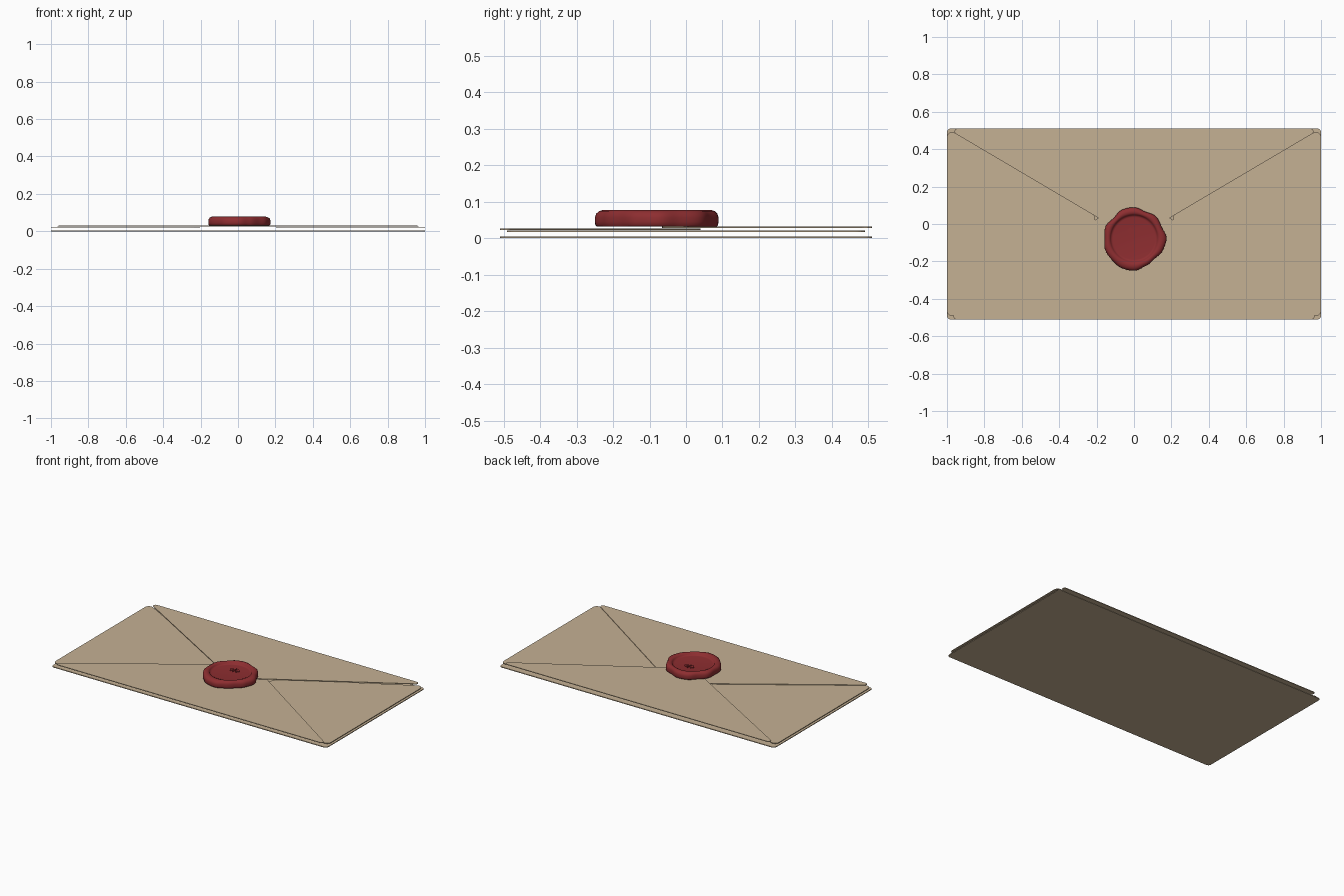
import bpy, bmesh, math
from mathutils import Vector

cube = bpy.data.objects.get("Cube")
if cube:
    bpy.data.objects.remove(cube, do_unlink=True)


def material(name, rgb):
    mat = bpy.data.materials.new(name)
    mat.use_nodes = True
    mat.diffuse_color = (*rgb, 1)
    mat.node_tree.nodes["Principled BSDF"].inputs["Base Color"].default_value = (*rgb, 1)
    return mat


PAPER = material("tan paper", (0.56, 0.44, 0.295))
WAX = material("red wax", (0.27, 0.027, 0.03))


def finish(bm, name, mat):
    bmesh.ops.recalc_face_normals(bm, faces=bm.faces)
    mesh = bpy.data.meshes.new(name)
    bm.to_mesh(mesh)
    bm.free()
    mesh.materials.append(mat)
    obj = bpy.data.objects.new(name, mesh)
    bpy.context.collection.objects.link(obj)
    return obj


def rounded(corners, steps=8):
    """Outline with each corner (x, y, radius) replaced by an arc."""
    out = []
    for i, (x, y, r) in enumerate(corners):
        p = Vector((x, y))
        a = (Vector(corners[i - 1][:2]) - p).normalized()
        b = (Vector(corners[(i + 1) % len(corners)][:2]) - p).normalized()
        half = a.angle(b) / 2
        centre = p + (a + b).normalized() * (r / math.sin(half))
        start = p + a * (r / math.tan(half)) - centre
        end = p + b * (r / math.tan(half)) - centre
        for k in range(steps + 1):
            out.append(centre + start.lerp(end, k / steps).normalized() * r)
    return out


def plate(name, outline, z, thick, mat):
    bm = bmesh.new()
    face = bm.faces.new([bm.verts.new((p[0], p[1], z)) for p in outline])
    ext = bmesh.ops.extrude_face_region(bm, geom=[face])
    verts = [v for v in ext["geom"] if isinstance(v, bmesh.types.BMVert)]
    bmesh.ops.translate(bm, verts=verts, vec=(0, 0, thick))
    return finish(bm, name, mat)


# Envelope sheets
H = 0.51
plate("back_sheet", rounded([(-1, -H, .02), (1, -H, .02), (1, H, .02), (-1, H, .02)]),
      0, 0.005, PAPER)
for side, name in ((1, "left_flap"), (-1, "right_flap")):
    plate(name, rounded([(side, -H, .027), (side, H, .027), (side * .075, 0, .12)]),
          0.0175, 0.004, PAPER)
plate("bottom_flap", rounded([(-1, -H, .015), (1, -H, .015), (.18, .04, .06), (-.18, .04, .06)]),
      0.0225, 0.004, PAPER)
plate("top_flap", rounded([(1, H, .015), (-1, H, .015), (0, -.08, .09)]),
      0.028, 0.004, PAPER)

# Wax seal: irregular rim blending to a round pressed centre
CY = -0.077
RADII = [.174, .16, .166, .155, .166, .166, .154, .165,
         .157, .166, .165, .172, .173, .16, .155, .167]
SUB = 6
N = len(RADII) * SUB


def edge_radius(i):
    k, t = divmod(i, SUB)
    t = (1 - math.cos(math.pi * t / SUB)) / 2
    return RADII[k] * (1 - t) + RADII[(k + 1) % len(RADII)] * t


# (blend from pressed circle to outer edge, height)
PROFILE = [(.88, .032), (.97, .036), (1, .045), (1, .057), (.93, .067), (.76, .074),
           (.5, .078), (.25, .077), (.06, .073), (0, .068), (-.1, .063), (-.2, .062)]
PRESS = 0.125

bm = bmesh.new()
rings = []
for blend, z in PROFILE:
    ring = []
    for i in range(N):
        ang = math.tau * i / N
        r = PRESS + (edge_radius(i) - PRESS) * blend if blend > 0 else PRESS * (1 + blend * .5)
        ring.append(bm.verts.new((r * math.cos(ang), CY + r * math.sin(ang), z)))
    rings.append(ring)
for low, high in zip(rings, rings[1:]):
    for i in range(N):
        j = (i + 1) % N
        bm.faces.new((low[i], low[j], high[j], high[i]))
bm.faces.new(rings[0])
bm.faces.new(rings[-1])
seal = finish(bm, "wax_seal", WAX)
bpy.context.view_layer.objects.active = seal
seal.select_set(True)
bpy.ops.object.shade_smooth_by_angle(angle=math.radians(50))
seal.select_set(False)

# Small raised ornament in the pressed centre
for x, name in ((-.02, "ornament_right"), (.02, "ornament_left"), (0, "ornament_middle")):
    w, h = (.006, .024) if x == 0 else (.015, .018)
    plate(name, [(x - w, -.035), (x, -.035 - h), (x + w, -.035), (x, -.035 + h)],
          0.061, 0.006, WAX)
